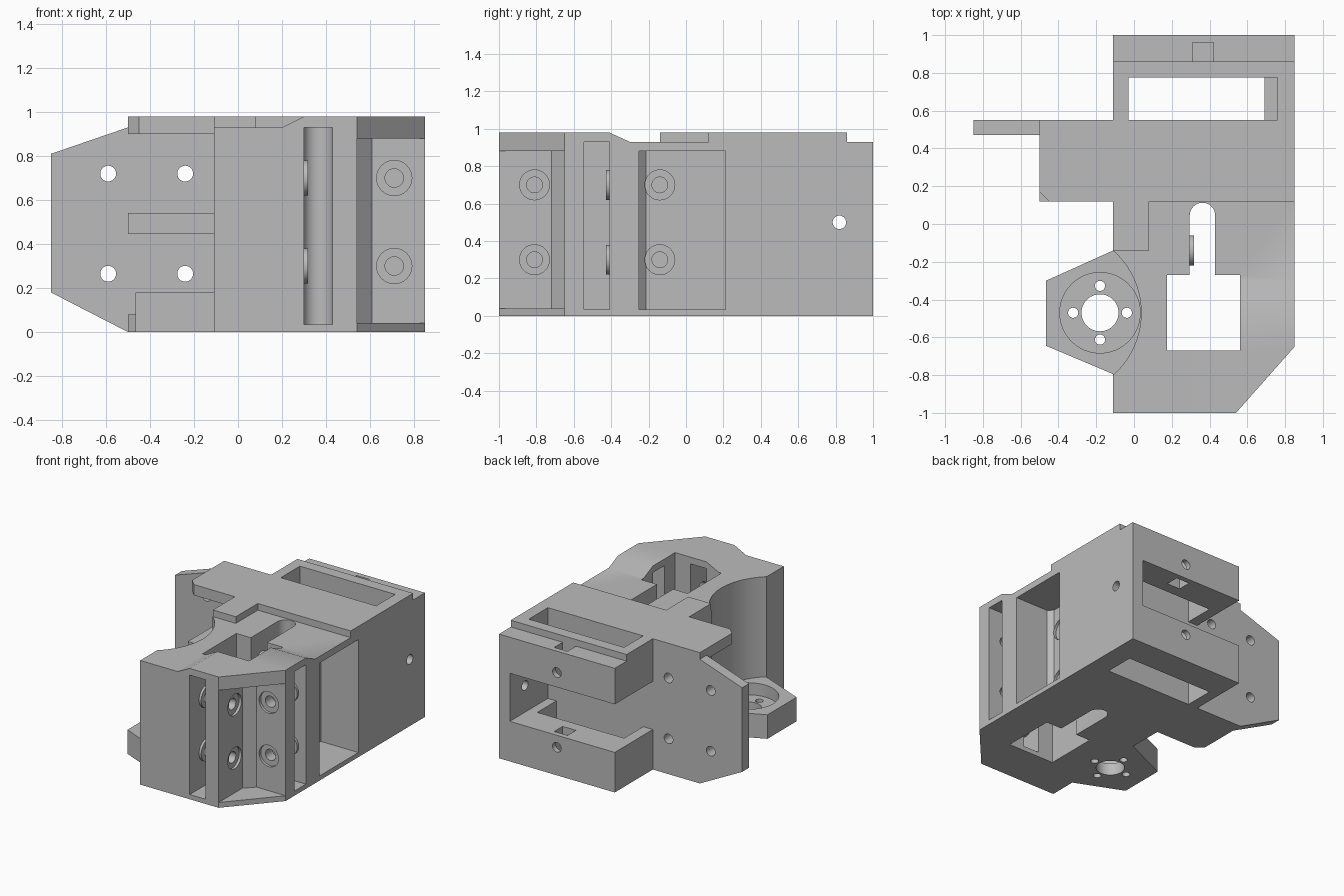
import bpy, bmesh, math
from mathutils import Vector

if "Cube" in bpy.data.objects:
    bpy.data.objects.remove(bpy.data.objects["Cube"])

grey = bpy.data.materials.new("plain_grey")
grey.diffuse_color = (0.5, 0.5, 0.5, 1)
grey.use_nodes = True
grey.node_tree.nodes["Principled BSDF"].inputs["Base Color"].default_value = grey.diffuse_color


def prism(name, pts, lo, hi, axis='z', top=None):
    """Extrude a 2D outline between lo and hi along an axis; top gives a different end outline."""
    def place(p, h):
        return {'z': (p[0], p[1], h), 'y': (p[0], h, p[1]), 'x': (h, p[0], p[1])}[axis]
    bm = bmesh.new()
    a = [bm.verts.new(place(p, lo)) for p in pts]
    b = [bm.verts.new(place(p, hi)) for p in (top or pts)]
    n = len(pts)
    bm.faces.new(a)
    bm.faces.new(b)
    for i in range(n):
        bm.faces.new((a[i], a[(i + 1) % n], b[(i + 1) % n], b[i]))
    bmesh.ops.recalc_face_normals(bm, faces=bm.faces)
    me = bpy.data.meshes.new(name)
    bm.to_mesh(me)
    bm.free()
    me.materials.append(grey)
    ob = bpy.data.objects.new(name, me)
    bpy.context.collection.objects.link(ob)
    return ob


def rect(x0, x1, y0, y1):
    return [(x0, y0), (x1, y0), (x1, y1), (x0, y1)]


def box(name, x0, x1, y0, y1, z0, z1):
    return prism(name, rect(x0, x1, y0, y1), z0, z1)


def circle(u, v, r, n=32):
    return [(u + r * math.cos(2 * math.pi * i / n), v + r * math.sin(2 * math.pi * i / n))
            for i in range(n)]


def rod(name, axis, u, v, r, lo, hi, n=32):
    return prism(name, circle(u, v, r, n), lo, hi, axis)


def combine(target, tool, op='DIFFERENCE'):
    mod = target.modifiers.new(op, 'BOOLEAN')
    mod.operation, mod.solver, mod.object = op, 'EXACT', tool
    bpy.context.view_layer.objects.active = target
    bpy.ops.object.modifier_apply(modifier=mod.name)
    bpy.data.objects.remove(tool)


def cut(target, *tools):
    for t in tools:
        combine(target, t)


def add(target, *tools):
    for t in tools:
        combine(target, t, 'UNION')


# main housing with chamfered front corner
body = prism("housing", [(-.11, -1), (.54, -1), (.85, -.65), (.85, 1), (-.11, 1)], 0, .93)

# raised deck and raised front corner with sloped borders
deck = prism("deck", [(-.11, -.14), (.08, -.14), (.08, .12), (.85, .12), (.85, .86), (-.11, .86)],
             .85, .98)
corner = prism("corner_base", [(.2, -1), (.54, -1), (.85, -.65), (.85, -.3), (.2, -.3)], .93, .98,
               top=[(.3, -1), (.54, -1), (.85, -.65), (.85, -.41), (.3, -.41)])
add(body, deck, corner)

# motor scoop in the left wall
cut(body, rod("scoop", 'z', -.40, -.47, .438, .18, 1.2, 96))

# vertical shaft and round-ended slot
slot = [(.295, -.4), (.43, -.4)] + [(.3625 + .0675 * math.cos(a), .045 + .0675 * math.sin(a))
                                    for a in [math.pi * i / 16 for i in range(17)]]
cut(body, box("shaft", .175, .56, -.67, -.27, -.1, 1.1),
    prism("long_slot", slot, -.1, 1.1),
    box("front_slot", .30, .43, -1.1, -.6, .035, .93),
    box("side_slot", .5, .9, -.545, -.41, .035, .93))

# corner notch and side pocket
cut(body, prism("corner_notch", [(.54, -1.2), (.54, -.72), (.61, -.65), (1, -.65), (1, -1.2)], .04, .88),
    prism("side_pocket", [(.9, -.25), (.575, -.25), (.54, -.215), (.54, .21), (.9, .21)], .035, .88))

# rear bay: sideways channel and vertical window
cut(body, box("rear_channel", -.2, .76, .55, 1.1, .30, .66),
    box("rear_window", -.03, .76, .55, .775, .30, 1.1),
    box("rear_window_low", -.03, .69, .55, .775, -.1, .4),
    rod("side_hole", 'x', .82, .5, .036, .7, .9))
for z, z0, z1 in ((.77, .6, 1.1), (.21, .14, .4)):
    cut(body, rod("rear_hole", 'y', .37, z, .036, .7, 1.1),
        box("nut_trap", .31, .42, .86, .96, z0, z1))

# axle screw holes with head seats, and bosses on the opposite slot walls
bosses = []
for z in (.30, .70):
    for axis, u, seat, far in (('x', -.81, .54, .30), ('x', -.14, .54, .30), ('y', .71, -.65, -.41)):
        s = 1 if axis == 'x' else -1
        ends = sorted((seat + s * .05, far - s * .13))
        cut(body, rod("axle_hole", axis, u, z, .042, *ends))
        cut(body, rod("head_seat", axis, u, z, .08, *sorted((seat + s * .05, seat - s * .02))))
        boss = rod("axle_boss", axis, u, z, .08, *sorted((far - s * .01, far + s * .018)))
        cut(boss, rod("boss_hole", axis, u, z, .042, *sorted((far - s * .1, far + s * .1))))
        bosses.append(boss)

# motor flange with bearing recess and bolt circle
flange = prism("motor_flange", [(-.11, -.14), (-.465, -.3), (-.465, -.645), (-.11, -.795),
                                (.06, -.795), (.06, -.14)], 0, .18)
add(body, flange)
cut(body, rod("recess", 'z', -.18, -.47, .213, .09, .25, 64),
    rod("bore", 'z', -.18, -.47, .098, -.1, .3, 48))
for k in range(4):
    a = k * math.pi / 2
    cut(body, rod("bolt", 'z', -.18 + .142 * math.cos(a), -.47 + .142 * math.sin(a), .027, -.1, .3, 24))

# rear mounting plate with four holes
plate = prism("mounting_plate", [(-.85, .18), (-.5, 0), (-.11, 0), (-.11, .98), (-.5, .98),
                                 (-.5, .93), (-.85, .81)], .47, .55, 'y')
for x in (-.59, -.24):
    for z in (.265, .72):
        cut(plate, rod("plate_hole", 'y', x, z, .036, .3, .7))

# ribs tying the plate to the housing
bevelled = [(-.45, .12), (-.11, .12), (-.11, .5), (-.5, .5), (-.5, .17)]
add(plate, prism("top_rib", bevelled, .90, .98),
    box("middle_rib", -.5, -.11, .12, .5, .445, .54),
    prism("bottom_rib", bevelled, 0, .08))
add(body, plate)

# crisp edges, smooth curved walls
for ob in [body] + bosses:
    bpy.ops.object.select_all(action='DESELECT')
    ob.select_set(True)
    bpy.context.view_layer.objects.active = ob
    bpy.ops.object.shade_smooth_by_angle(angle=math.radians(25))
